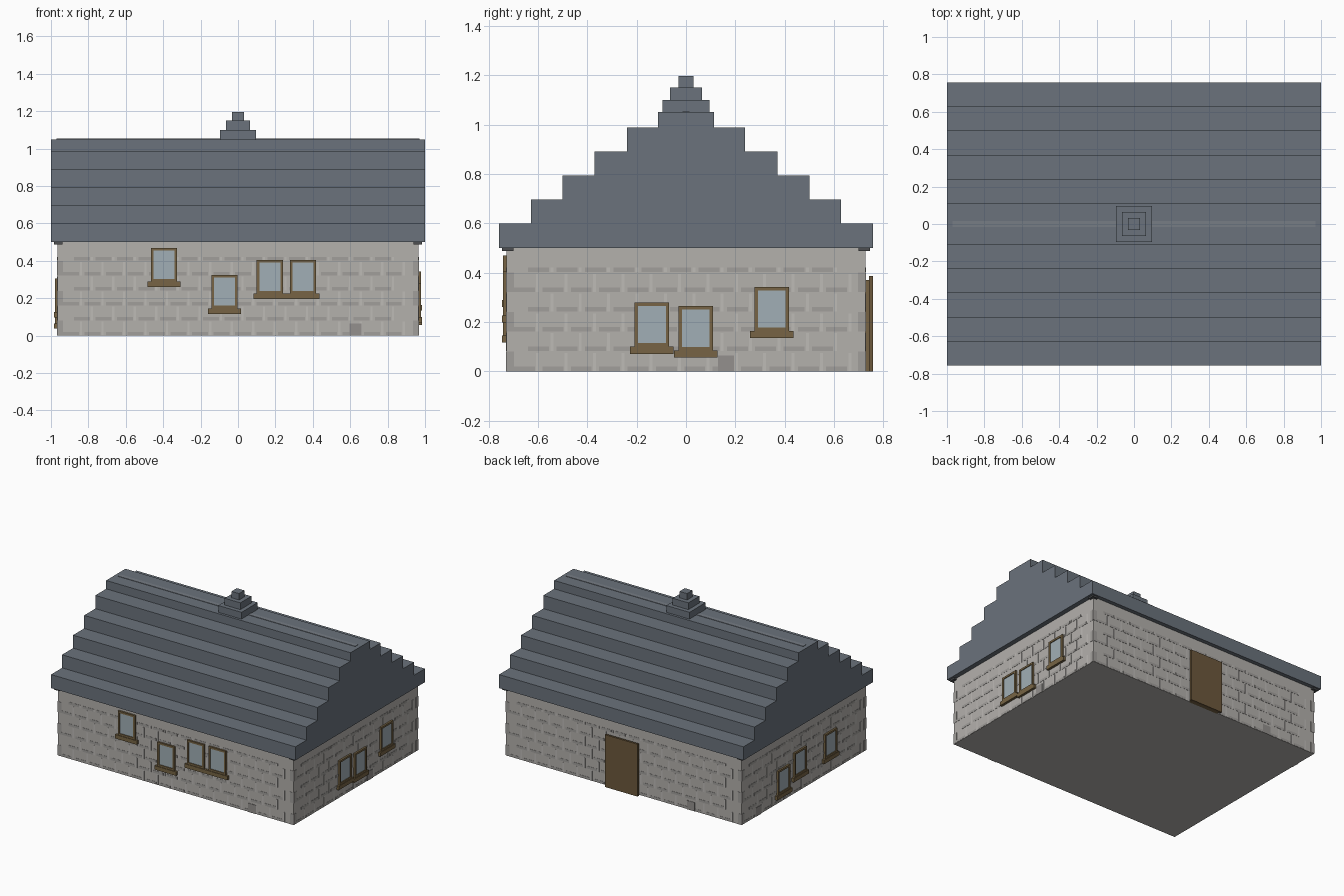
import bpy, bmesh, math
from mathutils import Matrix

if "Cube" in bpy.data.objects:
    bpy.data.objects.remove(bpy.data.objects["Cube"])


def mat(name, r, g, b):
    m = bpy.data.materials.new(name)
    m.diffuse_color = [(c / 255) ** 2.2 for c in (r, g, b)] + [1]
    m.use_nodes = True
    m.node_tree.nodes["Principled BSDF"].inputs["Base Color"].default_value = m.diffuse_color
    return m


SLATE = mat("slate", 106, 114, 123)
RIDGE = mat("ridge_slate", 118, 124, 132)
STONE = mat("stone", 178, 175, 171)
SHADE = mat("stone_shade", 160, 157, 154)
JOINT = mat("stone_joint", 188, 185, 181)
QUOIN = mat("quoin", 146, 143, 140)
DARK = mat("dark_trim", 78, 80, 82)
WOOD = mat("wood", 118, 100, 70)
DOOR = mat("door_wood", 108, 89, 62)
GLASS = mat("glass", 160, 173, 180)


def finish(name, bm, material):
    me = bpy.data.meshes.new(name)
    bm.to_mesh(me)
    bm.free()
    me.materials.append(material)
    ob = bpy.data.objects.new(name, me)
    bpy.context.collection.objects.link(ob)
    return ob


def boxes(name, spans, material, turn=0):
    """One object of boxes (x0, x1, y0, y1, z0, z1), turned about z in quarter turns."""
    bm = bmesh.new()
    rot = Matrix.Rotation(turn * math.pi / 2, 4, 'Z')
    for x0, x1, y0, y1, z0, z1 in spans:
        place = Matrix.Translation(((x0 + x1) / 2, (y0 + y1) / 2, (z0 + z1) / 2))
        size = Matrix.Diagonal((x1 - x0, y1 - y0, z1 - z0, 1))
        bmesh.ops.create_cube(bm, size=1, matrix=rot @ place @ size)
    return finish(name, bm, material)


HX, HY, TOP = 0.965, 0.727, 0.5

# Main body
boxes("stone_walls", [(-HX, HX, -HY, HY, 0, TOP)], STONE)

# Stepped roof: one profile extruded along x
steps = [(0.757, 0.6), (0.628, 0.697), (0.5, 0.793), (0.37, 0.89), (0.24, 0.988), (0.113, 1.05)]
half, z = [], TOP
for y, top in steps:
    half += [(y, z), (y, top)]
    z = top
outline = half + [(-y, z) for y, z in reversed(half)]
bm = bmesh.new()
face = bm.faces.new([bm.verts.new((-1, y, z)) for y, z in outline])
ext = bmesh.ops.extrude_face_region(bm, geom=[face])
bmesh.ops.translate(bm, vec=(2, 0, 0), verts=[v for v in ext["geom"] if isinstance(v, bmesh.types.BMVert)])
bmesh.ops.recalc_face_normals(bm, faces=bm.faces)
finish("stepped_roof", bm, SLATE)
boxes("ridge_strip", [(-0.97, 0.97, -0.015, 0.015, 1.04, 1.053)], RIDGE)

# Stepped finial on the ridge
tiers = [(0.095, 1.05, 1.1), (0.064, 1.1, 1.15), (0.031, 1.15, 1.197)]
boxes("roof_finial", [(-r, r, -r, r, a, b) for r, a, b in tiers], SLATE)

# Small blocks under the eaves at the four corners
boxes("eave_blocks", [(sx * 0.962 - 0.023, sx * 0.962 + 0.023, sy * 0.722 - 0.023, sy * 0.722 + 0.023, 0.488, 0.502)
                      for sx in (-1, 1) for sy in (-1, 1)], DARK)


def window(name, u, b, d, turn):
    """Window centred at u with its frame bottom at height b, on a wall at distance d."""
    w, h, t = 0.07, 0.179, 0.014
    back, front = -d + 0.005, -d - 0.014
    boxes(name + "_frame", [
        (u - w, u - w + t, front, back, b, b + h),
        (u + w - t, u + w, front, back, b, b + h),
        (u - w + t, u + w - t, front, back, b + h - t, b + h),
        (u - w + t, u + w - t, front, back, b, b + t),
        (u - 0.088, u + 0.088, -d - 0.018, back, b - 0.029, b)], WOOD, turn)
    boxes(name + "_glass", [(u - w + t, u + w - t, -d - 0.008, back, b + t, b + h - t)], GLASS, turn)


def stonework(name, length, d, foot, turn):
    """Thin courses, joints, corner stones and one darker foot stone on a wall."""
    shade, joints, quoins = [], [], [(foot - 0.032, foot + 0.032, -d - 0.003, -d, 0.0, 0.065)]
    cell, edge = 0.115, length - 0.03
    for row in range(6):
        z0 = row * 0.08
        u = -edge + (row % 2) * cell / 2
        while u + 0.09 < edge:
            shade.append((u, u + 0.085, -d - 0.0015, -d, z0 + 0.002, z0 + 0.02))
            joints.append((u + 0.09, u + 0.102, -d - 0.0015, -d, z0 + 0.002, min(z0 + 0.075, 0.42)))
            u += cell
        if row % 2 == 0 and row < 5:
            for s in (-1, 1):
                c = s * (length - 0.015)
                quoins.append((c - 0.015, c + 0.015, -d - 0.002, -d, z0 + 0.002, z0 + 0.08))
    boxes(name + "_courses", shade, SHADE, turn)
    boxes(name + "_joints", joints, JOINT, turn)
    boxes(name + "_quoins", quoins[1:], SHADE, turn)
    boxes(name + "_foot_stone", quoins[:1], QUOIN, turn)


# Walls in quarter turns: half length, distance, foot stone, windows (u, bottom)
walls = [
    ("front", HX, HY, 0.627, [(-0.395, 0.29), (-0.073, 0.146), (0.17, 0.226), (0.347, 0.226)]),
    ("right", HY, HX, 0.162, [(-0.138, 0.1), (0.04, 0.085), (0.347, 0.163)]),
    ("back", HX, HY, 0.55, []),
    ("left", HY, HX, -0.53, [(-0.248, 0.066), (-0.055, 0.126), (0.3, 0.126)]),
]
for turn, (side, length, d, foot, openings) in enumerate(walls):
    stonework(side, length, d, foot, turn)
    for i, (u, b) in enumerate(openings, 1):
        window(f"{side}_window_{i}", u, b, d, turn)

# Back door: backing board and leaf
boxes("door_backing", [(-0.12, 0.12, 0.72, 0.742, 0, 0.37)], WOOD)
boxes("door_leaf", [(-0.133, 0.133, 0.742, 0.757, 0, 0.387)], DOOR)
